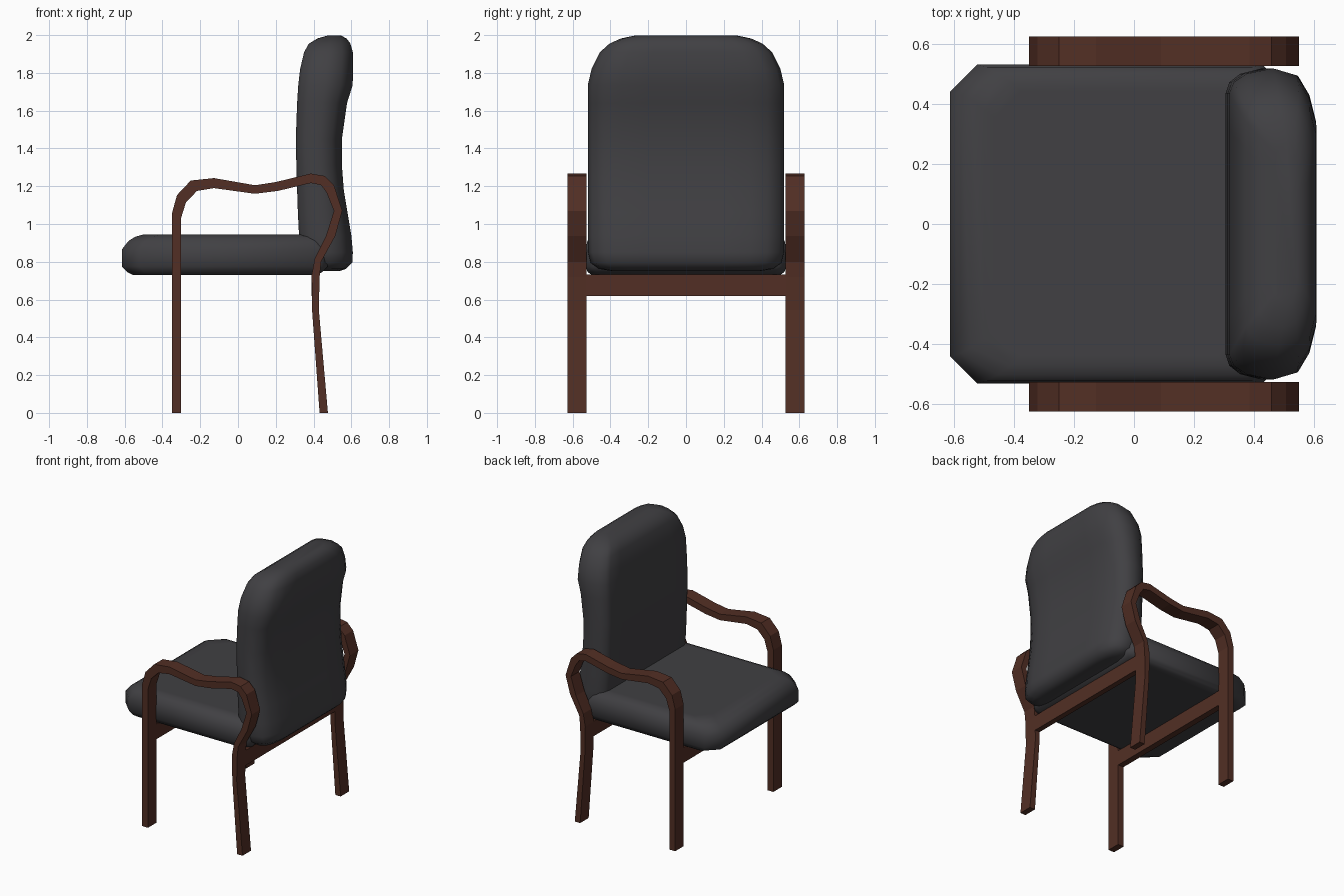
import bpy, bmesh, math

if "Cube" in bpy.data.objects:
    bpy.data.objects.remove(bpy.data.objects["Cube"])


def material(name, rgb):
    m = bpy.data.materials.new(name)
    m.diffuse_color = (*rgb, 1)
    m.use_nodes = True
    m.node_tree.nodes["Principled BSDF"].inputs["Base Color"].default_value = m.diffuse_color
    return m


WOOD = material("dark_red_wood", (0.085, 0.028, 0.018))
CLOTH = material("charcoal_upholstery", (0.052, 0.051, 0.056))


def finish(name, bm, mat, smooth=None):
    bmesh.ops.recalc_face_normals(bm, faces=bm.faces)
    me = bpy.data.meshes.new(name)
    bm.to_mesh(me)
    bm.free()
    me.materials.append(mat)
    ob = bpy.data.objects.new(name, me)
    bpy.context.collection.objects.link(ob)
    if smooth:
        bpy.ops.object.select_all(action='DESELECT')
        bpy.context.view_layer.objects.active = ob
        ob.select_set(True)
        bpy.ops.object.shade_smooth_by_angle(angle=math.radians(smooth))
    return ob


def loft(rings):
    """Skin closed rings of equal length and cap both ends."""
    bm = bmesh.new()
    vs = [[bm.verts.new(p) for p in r] for r in rings]
    n = len(vs[0])
    for a, b in zip(vs, vs[1:]):
        for i in range(n):
            j = (i + 1) % n
            bm.faces.new((a[i], a[j], b[j], b[i]))
    bm.faces.new(vs[0])
    bm.faces.new(vs[-1])
    return bm


# side frames: front leg, armrest and rear leg in one bent strip
# (outer x, outer z, inner x, inner z)
STRIP = [
    (-.35, 0, -.302, 0), (-.35, 1.055, -.302, 1.03), (-.323, 1.153, -.275, 1.116),
    (-.25, 1.23, -.217, 1.175), (-.127, 1.243, -.127, 1.19), (.09, 1.205, .09, 1.16),
    (.20, 1.222, .21, 1.175), (.386, 1.267, .386, 1.217), (.46, 1.254, .44, 1.206),
    (.508, 1.206, .47, 1.165), (.552, 1.07, .508, 1.07), (.515, .937, .466, .937),
    (.44, .80, .407, .82), (.432, .72, .39, .73), (.428, .545, .392, .545),
    (.476, 0, .432, 0),
]
for side, label in ((-1, "front"), (1, "back")):
    y0, y1 = side * .527, side * .627
    rings = [[(ox, y0, oz), (ox, y1, oz), (ix, y1, iz), (ix, y0, iz)]
             for ox, oz, ix, iz in STRIP]
    finish("side_frame_" + label, loft(rings), WOOD)

# cross rails under the seat
for name, x0, x1 in (("front_rail", -.349, -.303), ("rear_rail", .39, .43)):
    rings = [[(x0, y, .62), (x1, y, .62), (x1, y, .732), (x0, y, .732)]
             for y in (-.53, .53)]
    finish(name, loft(rings), WOOD)


# seat cushion: octagonal plan stacked with rounded edges
def seat_ring(z, ix, iy, c=.09):
    x0, x1, y = -.615 + ix, .475 - ix, .532 - iy
    return [(x0, -y + c, z), (x0 + c, -y, z), (x1 - c / 2, -y, z), (x1, -y + c / 2, z),
            (x1, y - c / 2, z), (x1 - c / 2, y, z), (x0 + c, y, z), (x0, y - c, z)]


SEAT = [(.73, .09, .06), (.73, .06, .035), (.745, .03, .012), (.775, 0, 0),
        (.865, 0, 0), (.91, .035, .01), (.932, .07, .028), (.945, .115, .06),
        (.945, .15, .09)]
finish("seat", loft([seat_ring(*s) for s in SEAT]), CLOTH, 60)

# backrest: rounded cross-section lofted upward (z, front x, back x, half width)
BACK = [
    (.752, .45, .54, .40), (.762, .41, .57, .46), (.795, .36, .605, .505),
    (.85, .335, .608, .518), (.94, .323, .60, .52), (1.06, .317, .58, .52),
    (1.18, .313, .56, .52), (1.31, .309, .55, .52), (1.45, .306, .55, .52),
    (1.64, .313, .577, .52), (1.735, .319, .607, .52), (1.82, .329, .609, .50),
    (1.91, .35, .608, .455), (1.955, .375, .595, .405), (1.982, .42, .575, .345),
    (1.998, .475, .545, .27),
]
HALF = [(0, .6), (0, .84), (.05, .91), (.2, .965), (.5, 1), (.78, .955), (.92, .83),
        (1, .66), (1, .4)]
SECTION = HALF + [(u, -v) for u, v in reversed(HALF)]
rings = [[(xf + u * (xb - xf), v * w, z) for u, v in SECTION] for z, xf, xb, w in BACK]
finish("backrest", loft(rings), CLOTH, 60)
